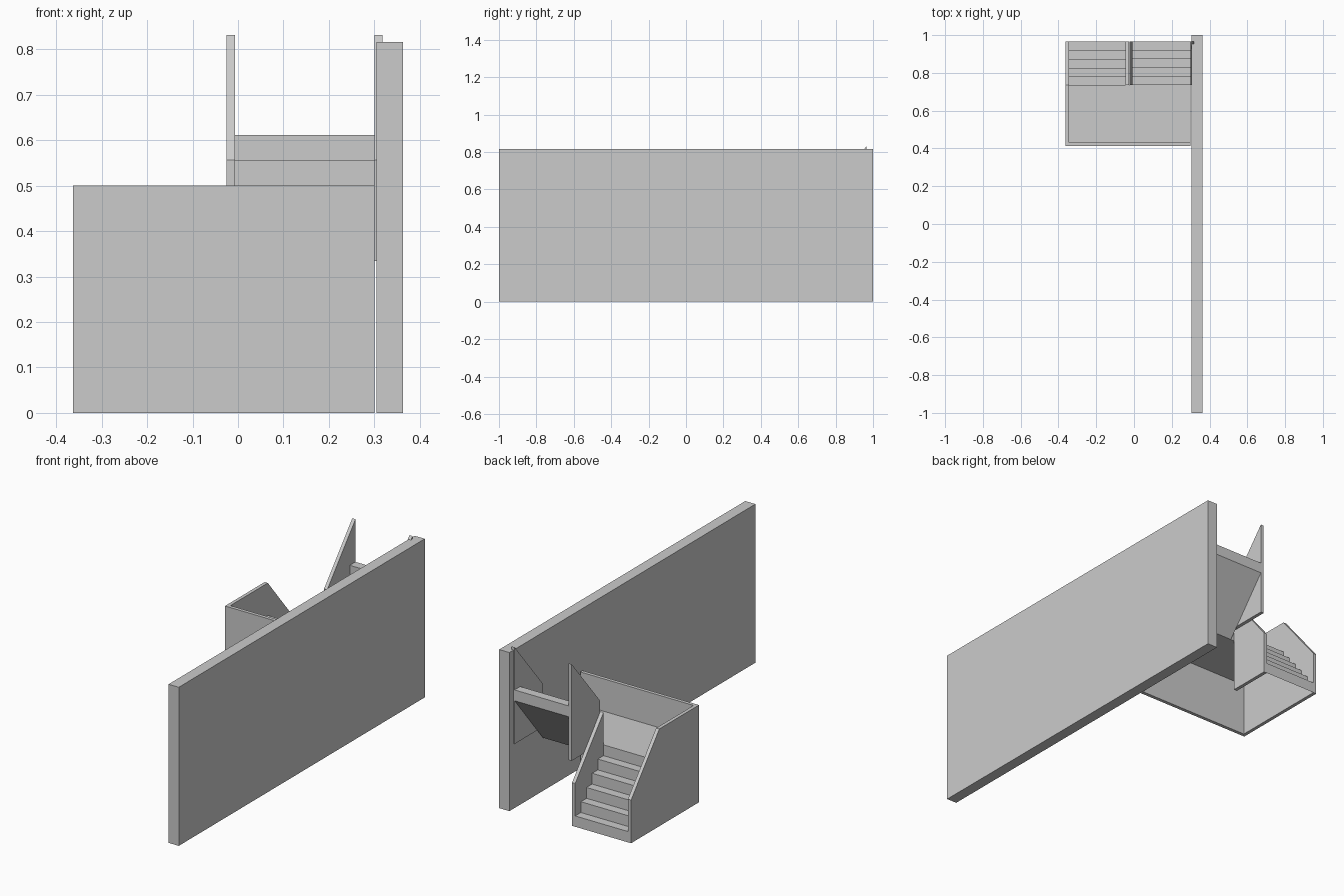
import bpy, bmesh

if "Cube" in bpy.data.objects:
    bpy.data.objects.remove(bpy.data.objects["Cube"])

R = 0.0556            # riser height
Y0, Y1, Y2 = 0.413, 0.735, 0.965   # landing front, landing back, flight end
D = (Y2 - Y1) / 5     # tread depth
T = 0.018             # parapet thickness


def extrude_x(name, profile, x0, x1):
    """Extrude a (y, z) profile from x0 to x1."""
    bm = bmesh.new()
    face = bm.faces.new([bm.verts.new((x0, y, z)) for y, z in profile])
    ext = bmesh.ops.extrude_face_region(bm, geom=[face])
    moved = [v for v in ext["geom"] if isinstance(v, bmesh.types.BMVert)]
    bmesh.ops.translate(bm, verts=moved, vec=(x1 - x0, 0, 0))
    bmesh.ops.recalc_face_normals(bm, faces=bm.faces)
    mesh = bpy.data.meshes.new(name)
    bm.to_mesh(mesh)
    bm.free()
    obj = bpy.data.objects.new(name, mesh)
    bpy.context.collection.objects.link(obj)
    return obj


def box(name, x0, x1, y0, y1, z0, z1):
    return extrude_x(name, [(y0, z0), (y1, z0), (y1, z1), (y0, z1)], x0, x1)


def flight(name, start_y, direction, base, soffit, x0, x1):
    """Five steps with a sloping underside."""
    pts = []
    for k in range(5):
        z = base + (k + 1) * R
        pts += [(start_y + direction * k * D, z),
                (start_y + direction * (k + 1) * D, z)]
    pts += [(start_y + direction * 5 * D, soffit[1]), (start_y, soffit[0])]
    return extrude_x(name, pts, x0, x1)


# Long wall
box("long_wall", 0.305, 0.363, -1, 1, 0, 0.816)

# Landing slab and its front parapet
box("landing", -0.363 + T, 0.300, Y0 + T, Y1, 5 * R, 6 * R)
box("front_parapet", -0.363 + T, 0.300, Y0, Y0 + T, 0, 9 * R)

# Stair flights: lower rises toward the front, upper rises toward the back
flight("lower_flight", Y2, -1, 0, (0, 5 * R), -0.363 + T, -0.027 - T)
flight("upper_flight", Y1, 1, 6 * R, (5 * R, 10 * R), -0.007, 0.300)

# Lower flight parapets
slope = [(Y2, 0), (Y2, 4 * R), (Y1, 9 * R)]
extrude_x("outer_parapet", slope + [(Y0, 9 * R), (Y0, 0)], -0.363, -0.363 + T)
extrude_x("lower_inner_parapet", slope + [(Y1, 0)], -0.027 - T, -0.027)

# Upper flight parapets
upper = [(Y1, 6 * R), (Y2, 6 * R), (Y2, 15 * R - 0.003), (Y1, 10 * R)]
for name, x in (("upper_inner_parapet", -0.007 - T), ("upper_wall_parapet", 0.300)):
    extrude_x(name, upper, x, x + T)
